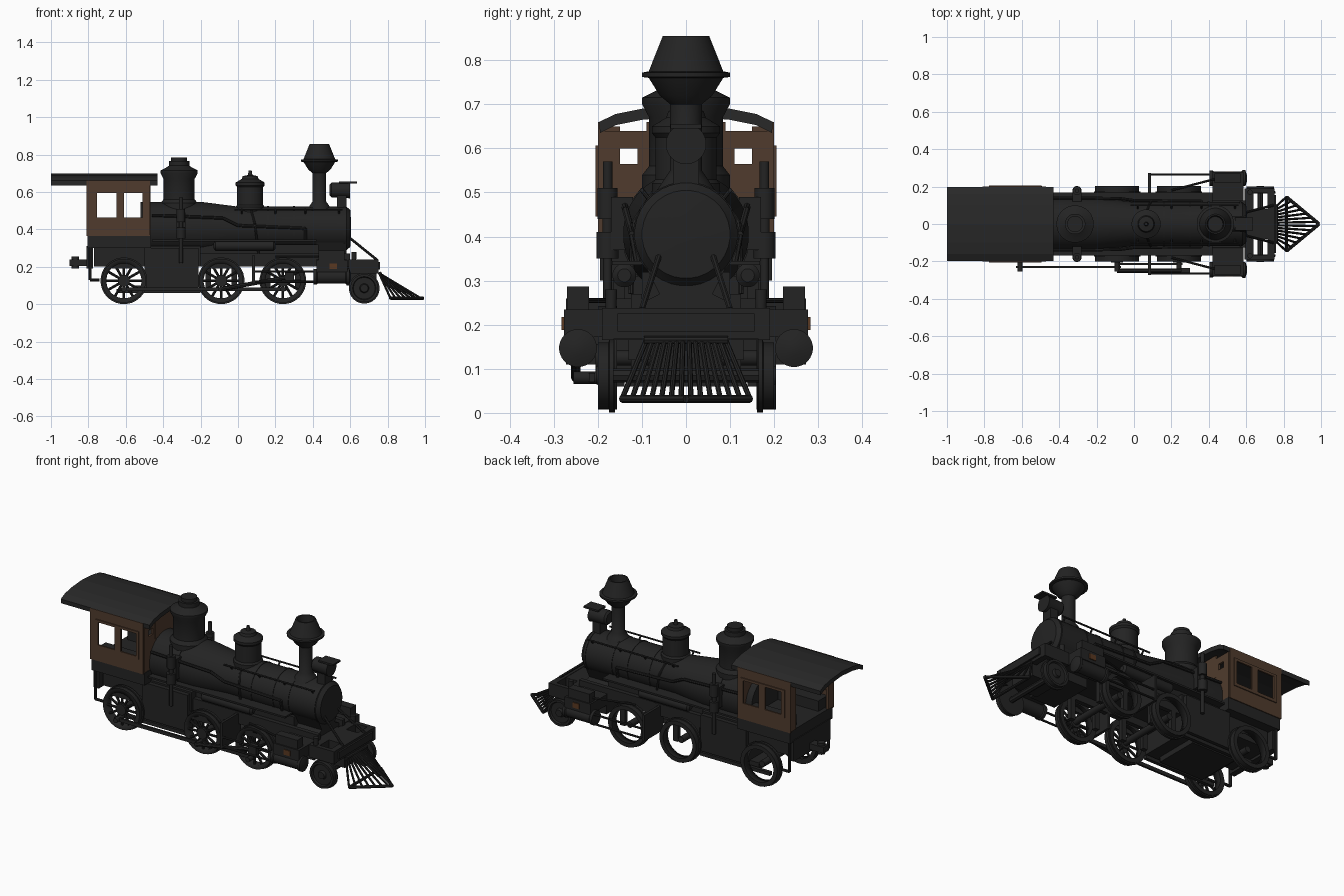
import bpy, bmesh, math
from mathutils import Vector

default_cube = bpy.data.objects.get("Cube")
if default_cube:
    bpy.data.objects.remove(default_cube, do_unlink=True)


def material(name, red, green, blue):
    mat = bpy.data.materials.new(name)
    mat.use_nodes = True
    colour = (red, green, blue, 1)
    mat.diffuse_color = colour
    mat.node_tree.nodes["Principled BSDF"].inputs["Base Color"].default_value = colour
    return mat


iron = material("black iron", .017, .017, .017)
roofing = material("dark roofing", .021, .021, .021)
wood = material("brown wood", .08, .044, .026)
copper = material("copper brown", .1, .04, .015)


def finish(name, bm, mat, smooth=False):
    bmesh.ops.recalc_face_normals(bm, faces=bm.faces)
    mesh = bpy.data.meshes.new(name)
    bm.to_mesh(mesh)
    bm.free()
    mesh.materials.append(mat)
    obj = bpy.data.objects.new(name, mesh)
    bpy.context.collection.objects.link(obj)
    if smooth:
        bpy.ops.object.select_all(action="DESELECT")
        bpy.context.view_layer.objects.active = obj
        obj.select_set(True)
        bpy.ops.object.shade_smooth_by_angle(angle=math.radians(35))
    return obj


def loft(name, rings, mat, smooth=False):
    """Skin a list of equal point rings and cap both ends."""
    bm = bmesh.new()
    loops = [[bm.verts.new(point) for point in ring] for ring in rings]
    count = len(loops[0])
    for low, high in zip(loops, loops[1:]):
        for i in range(count):
            j = (i + 1) % count
            bm.faces.new((low[i], low[j], high[j], high[i]))
    bm.faces.new(loops[0])
    bm.faces.new(loops[-1])
    return finish(name, bm, mat, smooth)


def box(name, x, y, z, mat=iron):
    corners = [(x[0], y[0]), (x[1], y[0]), (x[1], y[1]), (x[0], y[1])]
    return loft(name, [[(a, b, h) for a, b in corners] for h in z], mat)


def lathe(name, axis, centre, profile, mat=iron, sides=28):
    """Turn (radius, height) pairs about an axis through centre."""
    def place(radius, height, angle):
        u, v = radius * math.cos(angle), radius * math.sin(angle)
        offset = {"x": (height, u, v), "y": (u, height, v), "z": (u, v, height)}[axis]
        return Vector(centre) + Vector(offset)
    angles = [math.tau * (i + .5) / sides for i in range(sides)]
    return loft(name, [[place(r, h, a) for a in angles] for r, h in profile], mat, True)


def rod(name, points, radius, mat=iron, sides=8):
    bm = bmesh.new()
    for start, end in zip(points, points[1:]):
        start, end = Vector(start), Vector(end)
        turn = (end - start).to_track_quat("Z", "Y").to_matrix().to_4x4()
        turn.translation = (start + end) / 2
        bmesh.ops.create_cone(bm, cap_ends=True, segments=sides, radius1=radius,
                              radius2=radius, depth=(end - start).length, matrix=turn)
    return finish(name, bm, mat, True)


def ring(name, axis, centre, outer, inner, start, end, mat=iron):
    profile = [(inner, start), (outer, start), (outer, end), (inner, end), (inner, start)]
    obj = lathe(name, axis, centre, profile, mat)
    bm = bmesh.new()
    bm.from_mesh(obj.data)
    bmesh.ops.delete(bm, geom=[f for f in bm.faces if len(f.verts) > 4], context="FACES_ONLY")
    bmesh.ops.remove_doubles(bm, verts=bm.verts, dist=.0001)
    bmesh.ops.recalc_face_normals(bm, faces=bm.faces)
    bm.to_mesh(obj.data)
    bm.free()
    return obj


def wall(name, across, heights, holes, place, thickness, mat=wood):
    """A panel grid with some cells left open, given thickness."""
    bm = bmesh.new()
    grid = [[bm.verts.new(place(a, h)) for h in heights] for a in across]
    for i in range(len(across) - 1):
        for j in range(len(heights) - 1):
            if (i, j) not in holes:
                bm.faces.new((grid[i][j], grid[i + 1][j], grid[i + 1][j + 1], grid[i][j + 1]))
    obj = finish(name, bm, mat)
    solid = obj.modifiers.new("thickness", "SOLIDIFY")
    solid.thickness, solid.offset = thickness, 0
    return obj


# Boiler, smokebox and bands
axis_height = .405
lathe("boiler", "x", (0, 0, axis_height), [(.143, -.52), (.143, -.2), (.117, 0), (.117, .58),
                                           (.108, .59), (.1, .6), (.03, .605)], sides=32)
for band in (-.3, .16, .3, .4, .57):
    size = .146 if band < 0 else .12
    ring("boiler_band", "x", (band, 0, axis_height), size, size - .01, -.006, .006)

# Chimney, domes and whistle
lathe("chimney", "z", (.435, 0, 0), [(.07, .5), (.05, .53), (.036, .55), (.036, .7), (.06, .72),
      (.085, .76), (.1, .762), (.1, .772), (.085, .775), (.053, .855), (.045, .855), (.04, .8)])
lathe("steam_dome", "z", (-.315, 0, 0), [(.1, .5), (.1, .54), (.084, .56), (.084, .67), (.1, .7),
      (.1, .715), (.07, .73), (.055, .74), (.055, .765), (.043, .765), (.043, .785)])
lathe("sand_dome", "z", (.065, 0, 0), [(.078, .48), (.078, .52), (.07, .53), (.07, .625),
      (.078, .635), (.078, .65), (.045, .67), (.04, .685), (.012, .69), (.008, .715)])

# Headlight
lathe("headlight", "x", (0, 0, .61), [(.03, .49), (.04, .5), (.042, .58), (.046, .6), (.03, .6)])
box("headlight_visor", (.54, .635), (-.035, .035), (.645, .655))
box("headlight_bracket", (.53, .58), (-.03, .03), (.5, .58))

# Cab
box("cab_base", (-.805, -.465), (-.195, .195), (.3, .37))
side_cuts = (-.81, -.765, -.645, -.615, -.505, -.47)
for side in (-1, 1):
    wall("cab_side", side_cuts, (.365, .455, .6, .66), {(1, 1), (3, 1)},
         lambda a, h: (a, side * .194, h), .012)
    wall("window_frame", (-.775, -.755, -.65, -.61, -.51, -.495), (.445, .462, .593, .607),
         {(1, 1), (3, 1)}, lambda a, h: (a, side * .201, h), .009)
    wall("cab_front", (.08, .11, .15, .19), (.365, .565, .6, .64), {(1, 1)},
         lambda a, h: (-.475, side * a, h), .012)
    box("cab_rear_post", (-.81, -.795), sorted((side * .15, side * .19)), (.37, .65), wood)
    box("cab_seat", (-.78, -.5), sorted((side * .1, side * .185)), (.37, .43))
box("cab_front_header", (-.48, -.468), (-.09, .09), (.53, .66), wood)
arch = [(-.197, .66), (-.16, .678), (-.1, .69), (0, .698), (.1, .69), (.16, .678), (.197, .66)]
section = arch + [(y * .99, z - .025) for y, z in reversed(arch)]
loft("cab_roof", [[(x, y, z) for y, z in section] for x in (-1, -.43)], roofing)

# Frame, firebox and rear coupler
box("rear_frame", (-.77, -.2), (-.14, .14), (.2, .31))
box("firebox", (-.5, -.21), (-.165, .165), (.09, .3))
box("ash_pan", (-.56, -.28), (-.13, .13), (.06, .1))
box("rear_beam", (-.81, -.775), (-.17, .17), (.19, .31))
box("coupler", (-.9, -.8), (-.025, .025), (.205, .24))
lathe("coupler_pin", "z", (-.87, 0, 0), [(.02, .19), (.02, .255)])
box("under_boiler", (-.21, .43), (-.1, .1), (.24, .32))
for side in (-1, 1):
    box("main_frame", (-.22, .6), sorted((side * .1, side * .125)), (.2, .27))
    for x in (-.16, -.02, .16, .32):
        box("axle_guide", (x - .015, x + .015), sorted((side * .1, side * .125)), (.08, .21))
    box("lower_frame_bar", (-.65, -.2), sorted((side * .14, side * .16)), (.06, .08))
    rod("rear_step", [(-.79, side * .18, .3), (-.79, side * .18, .13), (-.74, side * .18, .13)], .008)
    box("running_board", (-.46, .42), sorted((side * .1, side * .168)), (.335, .345))

# Driving wheels: spoked on the right, open rims on the left
wheels = {"rear": -.61, "middle": -.09, "front": .24}
for label, x in wheels.items():
    for side in (-1, 1):
        spot = (x, side * .18, .125)
        ring(label + "_rim", "y", spot, .118, .094, -.02, .024)
        ring(label + "_flange", "y", (x, side * .168, .125), .125, .096, -.007, .007)
    rod(label + "_axle", [(x, -.2, .125), (x, .175, .125)], .018, sides=16)
    lathe(label + "_hub", "y", (x, -.19, .125), [(.032, -.015), (.032, .015)])
    for i in range(12):
        angle = math.tau * i / 12
        rod(label + "_spoke", [(x, -.19, .125), (x + .1 * math.cos(angle), -.19,
                               .125 + .1 * math.sin(angle))], .007)
    wedge = [math.radians(40 + 20 * i) for i in range(6)]
    loft(label + "_counterweight", [[(x + .1 * math.cos(a), y, .125 + .1 * math.sin(a))
                                     for a in wedge] for y in (-.2, -.18)], iron)
    rod(label + "_crank_pin", [(x, -.18, .08), (x, -.255, .08)], .014, sides=12)

# Rods on the right side
box("rear_side_rod", (-.63, -.07), (-.236, -.225), (.07, .09))
box("front_side_rod", (-.1, .26), (-.22, -.208), (.07, .09))
rod("main_rod", [(-.09, -.25, .08), (.28, -.25, .147)], .011)
box("crosshead", (.25, .3), (-.265, -.235), (.125, .175))

# Cylinders, valve chests and guides
for side in (-1, 1):
    lathe("cylinder", "x", (0, side * .245, .147), [(.042, .405), (.042, .42), (.037, .425),
          (.037, .575), (.043, .58), (.043, .595), (.015, .605)])
    box("cylinder_block", (.42, .585), sorted((side * .1, side * .277)), (.172, .235))
    box("valve_chest", (.43, .57), sorted((side * .22, side * .27)), (.235, .287))
    box("builder_plate", (.49, .53), sorted((side * .277, side * .282)), (.188, .218), copper)
    for height in (.12, .175):
        rod("crosshead_guide", [(.08, side * .265, height), (.42, side * .265, height)], .006)
    box("guide_yoke", (.075, .09), sorted((side * .1, side * .272)), (.11, .26))
    rod("valve_rod", [(.2, side * .18, .255), (.43, side * .24, .255)], .006)
loft("smokebox_saddle", [[(.42, -w, z), (.58, -w, z), (.58, w, z), (.42, w, z)]
                         for w, z in ((.13, .12), (.13, .235), (.06, .27), (.09, .33))], iron)

# Pilot truck and front deck
for side in (-1, 1):
    lathe("pilot_wheel", "y", (.675, side * .182, .085), [(.082, side * -.018), (.082, side * -.008),
          (.075, side * -.006), (.075, side * .018), (.062, side * .018), (.058, side * .008),
          (.025, side * .008), (.02, side * .022)])
    box("deck_rail", (.59, .75), sorted((side * .165, side * .19)), (.165, .238))
    rod("smokebox_brace", [(.59, side * .06, .36), (.745, side * .1, .235)], .007)
    lathe("deck_post", "z", (.62, side * .17, 0), [(.012, .235), (.014, .28)])
rod("pilot_axle", [(.675, -.18, .085), (.675, .18, .085)], .016)
box("deck_center", (.58, .74), (-.08, .08), (.1, .236))
box("deck_cross_beam", (.59, .64), (-.19, .19), (.165, .236))
box("bumper_beam", (.715, .75), (-.19, .19), (.168, .238))
box("bumper_plate", (.75, .76), (-.155, .155), (.185, .225))

# Slatted pilot
nose, heel = Vector((.99, 0, .032)), Vector((.815, .145, .032))
for side in (-1, 1):
    flip = Vector((1, side, 1))
    rod("pilot_bottom_rail", [heel * flip, nose], .009)
    for i in range(7):
        t = i / 6.5
        foot = heel.lerp(nose, t) * flip
        rod("pilot_slat", [(.755, side * .09 * (1 - t), .165), foot], .006)
rod("pilot_heel_bar", [(.815, -.145, .032), (.815, .145, .032)], .008)
rod("pilot_top_bar", [(.76, -.095, .165), (.76, .095, .165)], .009)

# Boiler fittings: air pumps, tanks, pipes and handrails
for side in (-1, 1):
    lathe("air_pump", "z", (-.305, side * .178, 0), [(.01, .22), (.01, .35), (.025, .35), (.025, .41),
          (.012, .41), (.012, .44), (.023, .44), (.023, .51), (.011, .51), (.011, .57)], sides=16)
    box("pump_bracket", (-.33, -.28), sorted((side * .12, side * .17)), (.37, .49))
    lathe("air_tank", "x", (0, side * .14, .312), [(.015, -.13), (.027, -.12), (.027, .19), (.015, .2)])
    rod("feed_pipe", [(-.46, side * .14, .475), (-.08, side * .137, .46), (0, side * .126, .42),
                      (.36, side * .122, .405), (.36, side * .11, .34)], .008)
    rod("handrail", [(-.02, side * .1, .505), (.56, side * .1, .505)], .005)
    for x in (.02, .2, .36, .54):
        rod("handrail_post", [(x, side * .08, .48), (x, side * .102, .508)], .005)
    rod("sand_pipe", [(.065, side * .06, .52), (.09, side * .12, .43), (.11, side * .125, .27)], .006)
